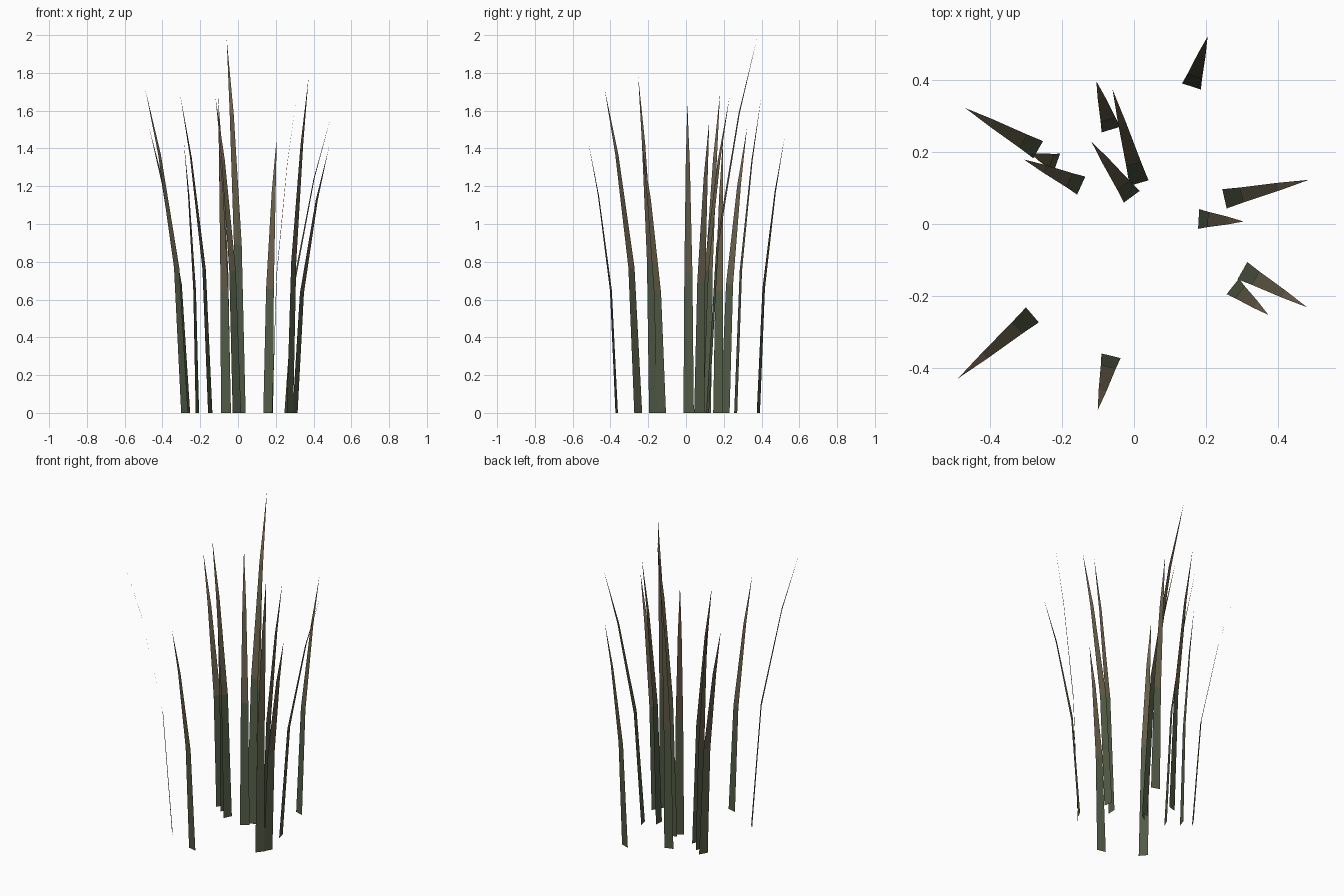
import bpy
import bmesh
from mathutils import Vector

if "Cube" in bpy.data.objects:
    bpy.data.objects.remove(bpy.data.objects["Cube"])

# Colours from root (mossy green) to tip (dry brown)
mats = []
for name, col in (("blade_root", (0.085, 0.105, 0.06, 1)),
                  ("blade_middle", (0.13, 0.11, 0.065, 1)),
                  ("blade_tip", (0.17, 0.125, 0.08, 1))):
    m = bpy.data.materials.new(name)
    m.diffuse_color = col
    m.use_nodes = True
    m.node_tree.nodes["Principled BSDF"].inputs["Base Color"].default_value = m.diffuse_color
    mats.append(m)

# Blade rows: (height fraction, width fraction); lean grows with height squared
ROWS = ((0.0, 1.0), (0.45, 0.78), (0.8, 0.4))


def grass_blade(name, x0, y0, x1, y1, height, width=0.055):
    """Flat tapering ribbon from its root to its tip, bending outward."""
    root, lean = Vector((x0, y0, 0)), Vector((x1 - x0, y1 - y0, 0))
    side = Vector((-lean.y, lean.x, 0)).normalized() * width / 2
    bm = bmesh.new()
    pairs = []
    for t, w in ROWS:
        c = root + lean * t * t + Vector((0, 0, height * t))
        pairs.append((bm.verts.new(c + side * w), bm.verts.new(c - side * w)))
    for i, (a, b) in enumerate(zip(pairs, pairs[1:])):
        bm.faces.new((a[0], a[1], b[1], b[0])).material_index = i
    tip = bm.verts.new((x1, y1, height))
    bm.faces.new((pairs[-1][0], pairs[-1][1], tip)).material_index = 2
    mesh = bpy.data.meshes.new(name)
    bm.to_mesh(mesh)
    bm.free()
    for m in mats:
        mesh.materials.append(m)
    bpy.context.collection.objects.link(bpy.data.objects.new(name, mesh))


# Root x, y, tip x, y, height
BLADES = (
    (0.160, 0.383, 0.205, 0.522, 1.46),
    (-0.064, 0.263, -0.105, 0.398, 1.67),
    (0.014, 0.114, -0.060, 0.375, 1.98),
    (-0.006, 0.076, -0.119, 0.230, 1.67),
    (-0.147, 0.107, -0.307, 0.180, 1.69),
    (-0.215, 0.170, -0.287, 0.195, 1.44),
    (-0.267, 0.207, -0.470, 0.323, 1.51),
    (-0.283, -0.253, -0.490, -0.430, 1.71),
    (-0.064, -0.367, -0.101, -0.518, 1.44),
    (0.275, -0.174, 0.374, -0.253, 1.78),
    (0.302, -0.130, 0.482, -0.232, 1.41),
    (0.252, 0.070, 0.487, 0.123, 1.55),
    (0.180, 0.014, 0.305, 0.007, 1.64),
)
for n, blade in enumerate(BLADES, 1):
    grass_blade(f"grass_blade_{n:02d}", *blade)
